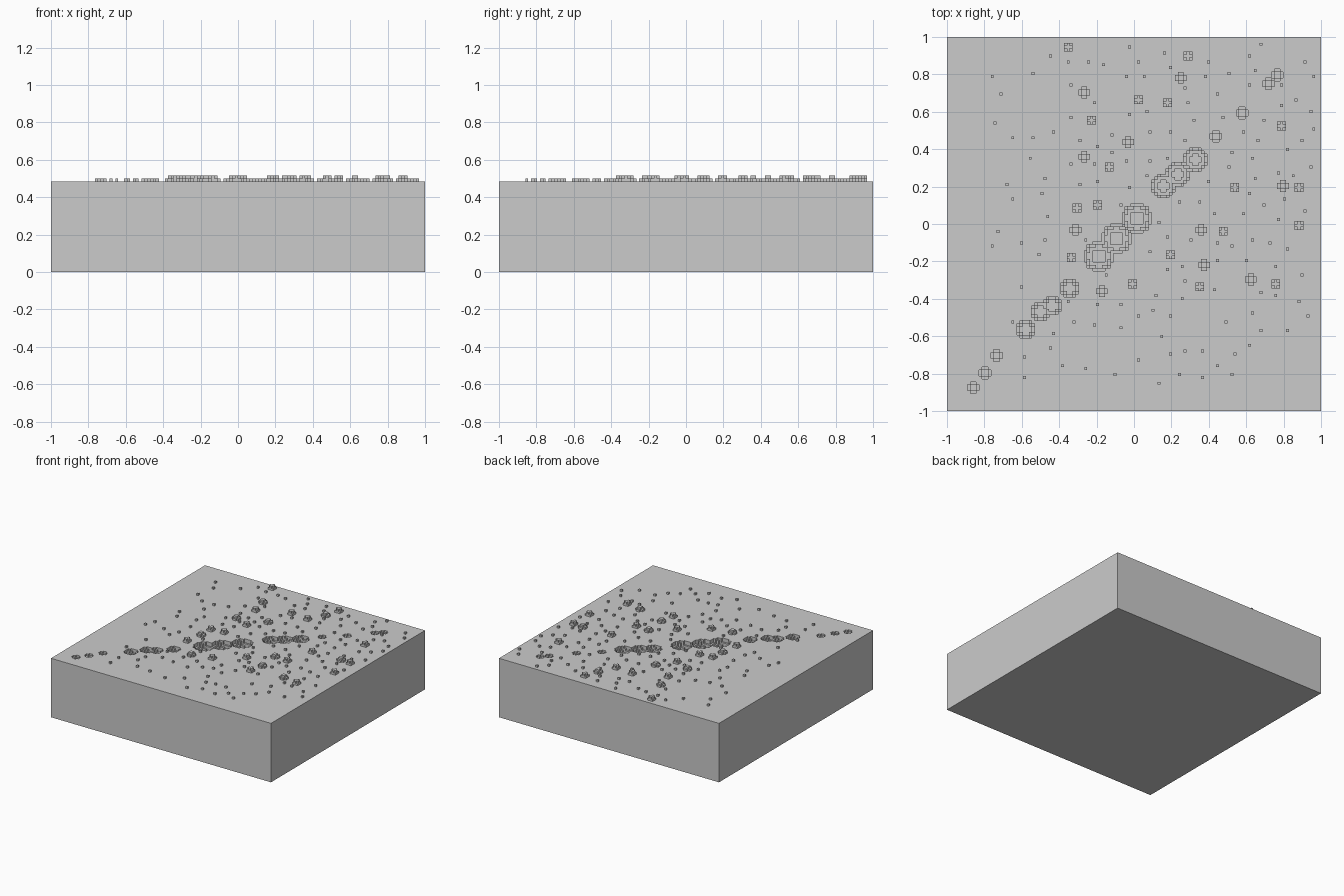
import bpy, bmesh, math, random

if "Cube" in bpy.data.objects:
    bpy.data.objects.remove(bpy.data.objects["Cube"])

N = 64                 # half the grid; one block is 1/64 unit
BASE = 31              # slab thickness in blocks
heights = {(i, j): BASE for i in range(-N, N) for j in range(-N, N)}


def dome(cx, cy, r, sign):
    """Stepped half sphere: sign +1 raises a mound, -1 sinks a pit."""
    for i in range(math.floor(cx - r), math.ceil(cx + r)):
        for j in range(math.floor(cy - r), math.ceil(cy + r)):
            d2 = r * r - (i + .5 - cx) ** 2 - (j + .5 - cy) ** 2
            if d2 > 0 and (i, j) in heights:
                h = BASE + sign * math.floor(math.sqrt(d2) + .5)
                pick = max if sign > 0 else min
                heights[i, j] = pick(heights[i, j], h)


# chain of pits along the diagonal (x, y, radius in blocks)
pits = [(-55, -56, 2), (-51, -51, 2), (-47, -45, 2), (-37, -36, 3),
        (-32, -30, 3), (-28, -28, 3), (-22, -22, 3), (-12, -11, 5),
        (-6, -5, 5), (1, 2, 5), (10, 13, 4), (15, 17, 4), (21, 22, 4),
        (28, 30, 2), (37, 38, 2), (46, 48, 2), (49, 51, 2)]

# mounds four blocks wide, and mounds three blocks wide
wide = [(-17, 45), (16, 50), (-17, 23), (-2, 28), (-20, -2), (23, -2),
        (24, -14), (-11, -23), (40, -19), (51, 13)]
narrow = [(-22.5, 60.5), (18.5, 57.5), (1.5, 42.5), (11.5, 41.5),
          (-14.5, 35.5), (-8.5, 19.5), (-12.5, 6.5), (-19.5, 5.5),
          (-21.5, -11.5), (12.5, -10.5), (-.5, -20.5), (22.5, -21.5),
          (30.5, -2.5), (34.5, 12.5), (50.5, 33.5), (56.5, 12.5),
          (56.5, -.5), (48.5, -20.5)]

for x, y, r in pits:
    dome(x, y, r, -1)
for x, y in wide:
    dome(x, y, 2, 1)
for x, y in narrow:
    dome(x, y, 1.85, 1)

# scattered single-block pebbles, kept clear of the larger features
random.seed(5)
taken = [(x, y, r + 2) for x, y, r in pits]
taken += [(x, y, 4) for x, y in wide + narrow]
count = 0
for _ in range(6000):
    i, j = round(random.gauss(14, 36)), round(random.gauss(8, 40))
    if count == 150 or not (-49 <= i < 62 and -55 <= j < 62):
        continue
    if all(math.hypot(i - x, j - y) > r for x, y, r in taken):
        heights[i, j] = BASE + 1
        taken.append((i, j, 5))
        count += 1

# block-stepped slab: tops, step walls, outer sides and underside
bm = bmesh.new()


def quad(*pts):
    bm.faces.new([bm.verts.new((x / N, y / N, z / N)) for x, y, z in pts])


for (i, j), h in heights.items():
    quad((i, j, h), (i + 1, j, h), (i + 1, j + 1, h), (i, j + 1, h))
    ring = [(i, j), (i + 1, j), (i + 1, j + 1), (i, j + 1)]
    for k, step in enumerate([(0, -1), (1, 0), (0, 1), (-1, 0)]):
        low = heights.get((i + step[0], j + step[1]), 0)
        if low < h:
            a, b = ring[k], ring[(k + 1) % 4]
            quad((*a, low), (*b, low), (*b, h), (*a, h))
quad((-N, -N, 0), (-N, N, 0), (N, N, 0), (N, -N, 0))
bmesh.ops.remove_doubles(bm, verts=bm.verts, dist=1e-4)

mesh = bpy.data.meshes.new("cratered_slab")
bm.to_mesh(mesh)
bm.free()
slab = bpy.data.objects.new("cratered_slab", mesh)
bpy.context.collection.objects.link(slab)
